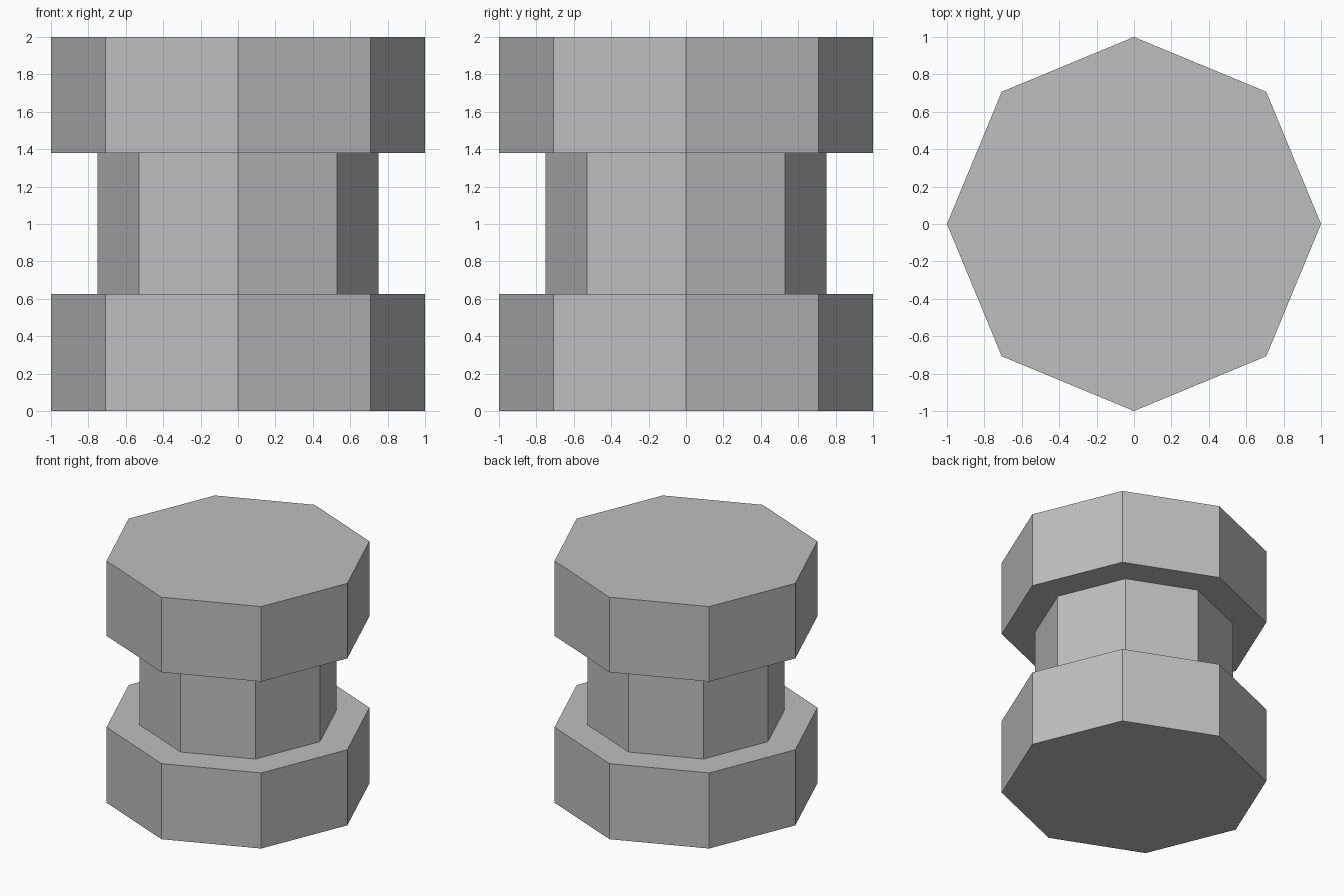
import bpy
import bmesh
from math import cos, sin, tau

cube = bpy.data.objects.get("Cube")
if cube:
    bpy.data.objects.remove(cube, do_unlink=True)

# Plain grey material
grey = bpy.data.materials.new("grey")
grey.use_nodes = True
color = (0.52, 0.52, 0.52, 1)
grey.diffuse_color = color
grey.node_tree.nodes["Principled BSDF"].inputs["Base Color"].default_value = color

SIDES = 8
# Radius and height of each ring, bottom to top: flange, core, flange
PROFILE = [(1, 0), (1, 0.625), (0.75, 0.625), (0.75, 1.38), (1, 1.38), (1, 2)]


def lathe(name, profile, sides, material):
    """Turn a profile into one closed, flat-shaded solid."""
    bm = bmesh.new()
    angles = [tau * i / sides for i in range(sides)]
    rings = [[bm.verts.new((r * cos(a), r * sin(a), z)) for a in angles]
             for r, z in profile]
    for low, high in zip(rings, rings[1:]):
        for i in range(sides):
            j = (i + 1) % sides
            bm.faces.new((low[i], low[j], high[j], high[i]))
    # End caps
    bm.faces.new(rings[0][::-1])
    bm.faces.new(rings[-1])
    mesh = bpy.data.meshes.new(name)
    bm.to_mesh(mesh)
    bm.free()
    mesh.materials.append(material)
    obj = bpy.data.objects.new(name, mesh)
    bpy.context.collection.objects.link(obj)
    return obj


# Octagonal spool with a narrower core
lathe("octagonal_spool", PROFILE, SIDES, grey)
